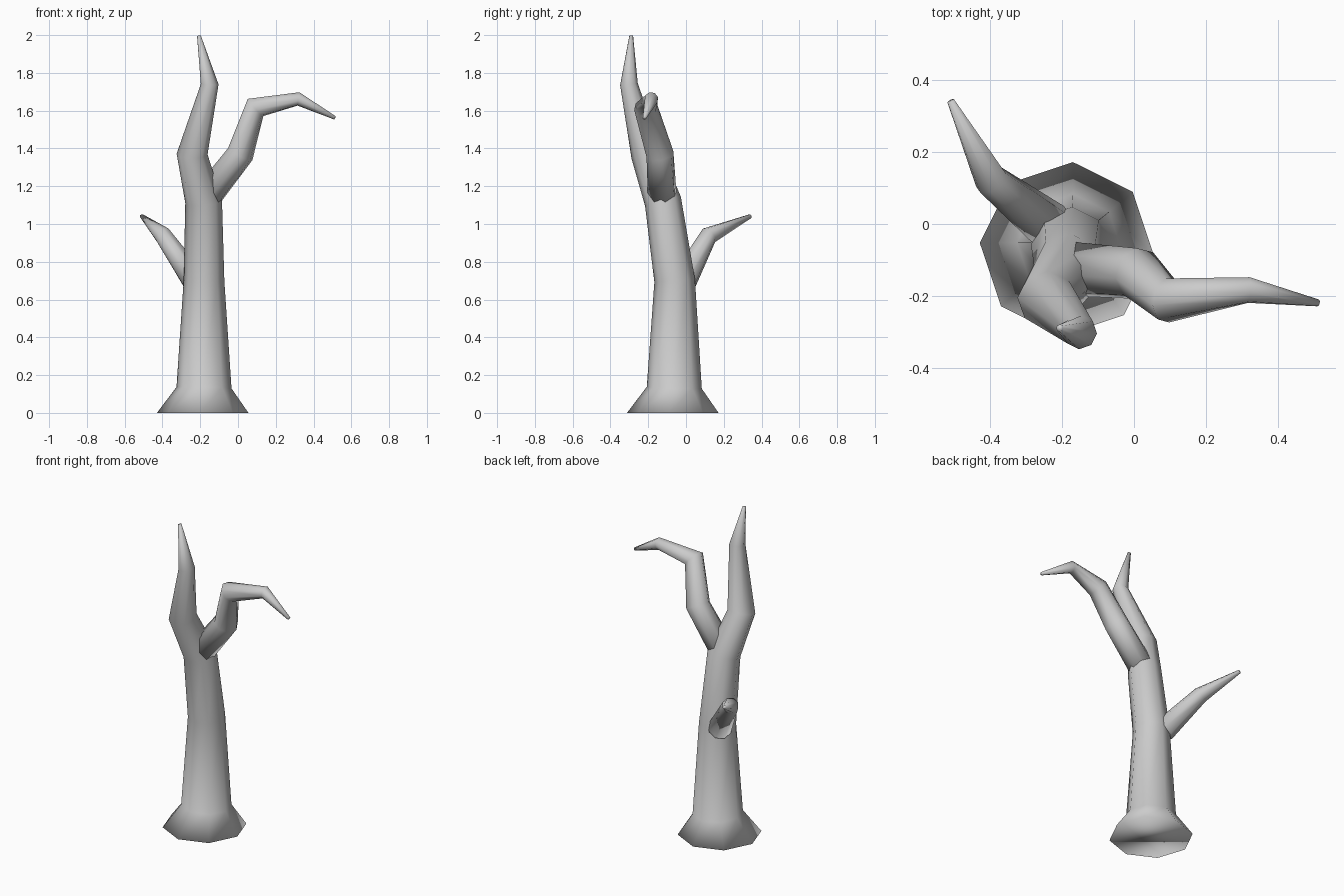
import bpy, bmesh, math
from mathutils import Vector

if "Cube" in bpy.data.objects:
    bpy.data.objects.remove(bpy.data.objects["Cube"])

SIDES = 8


def limb(name, path, phase=0.0, start=None):
    """Tapered eight-sided tube through (x, y, z, radius) points, capped at both ends."""
    pts = [Vector(p[:3]) for p in path]
    last = len(pts) - 1
    dirs = [(b - a).normalized() for a, b in zip(pts, pts[1:])]
    bm = bmesh.new()
    rings = []
    u = Vector((1, 0, 0))
    for i, p in enumerate(pts):
        t = (dirs[max(i - 1, 0)] + dirs[min(i, last - 1)]).normalized()
        if i == 0 and start:
            t = Vector(start)
        u = (u - t * u.dot(t)).normalized()
        v = t.cross(u)
        r = path[i][3]
        ring = []
        for k in range(SIDES):
            a = phase + math.tau * k / SIDES
            ring.append(bm.verts.new(p + (u * math.cos(a) + v * math.sin(a)) * r))
        rings.append(ring)
    for a, b in zip(rings, rings[1:]):
        for k in range(SIDES):
            n = (k + 1) % SIDES
            bm.faces.new((a[k], a[n], b[n], b[k]))
    bm.faces.new(rings[0][::-1])
    bm.faces.new(rings[-1])
    for f in bm.faces:
        f.smooth = True
    mesh = bpy.data.meshes.new(name)
    bm.to_mesh(mesh)
    bm.free()
    obj = bpy.data.objects.new(name, mesh)
    bpy.context.collection.objects.link(obj)
    return obj


# Trunk with flared foot and crooked top
limb("trunk", [
    (-0.187, -0.07, 0.0, 0.243),
    (-0.18, -0.062, 0.133, 0.146),
    (-0.18, -0.06, 0.70, 0.108),
    (-0.182, -0.122, 1.12, 0.098),
    (-0.243, -0.21, 1.37, 0.082),
    (-0.15, -0.302, 1.74, 0.047),
    (-0.207, -0.29, 1.997, 0.01),
], phase=math.radians(-4), start=(0, 0, 1))

# Upper right branch, drooping at the tip
limb("right_branch", [
    (-0.17, -0.125, 1.137, 0.078),
    (0.012, -0.138, 1.37, 0.073),
    (0.093, -0.213, 1.617, 0.063),
    (0.32, -0.184, 1.662, 0.037),
    (0.513, -0.22, 1.562, 0.01),
], phase=math.radians(10))

# Lower left branch, reaching backwards
limb("left_branch", [
    (-0.23, -0.01, 0.70, 0.07),
    (-0.398, 0.122, 0.94, 0.048),
    (-0.51, 0.342, 1.042, 0.011),
], phase=math.radians(10))
